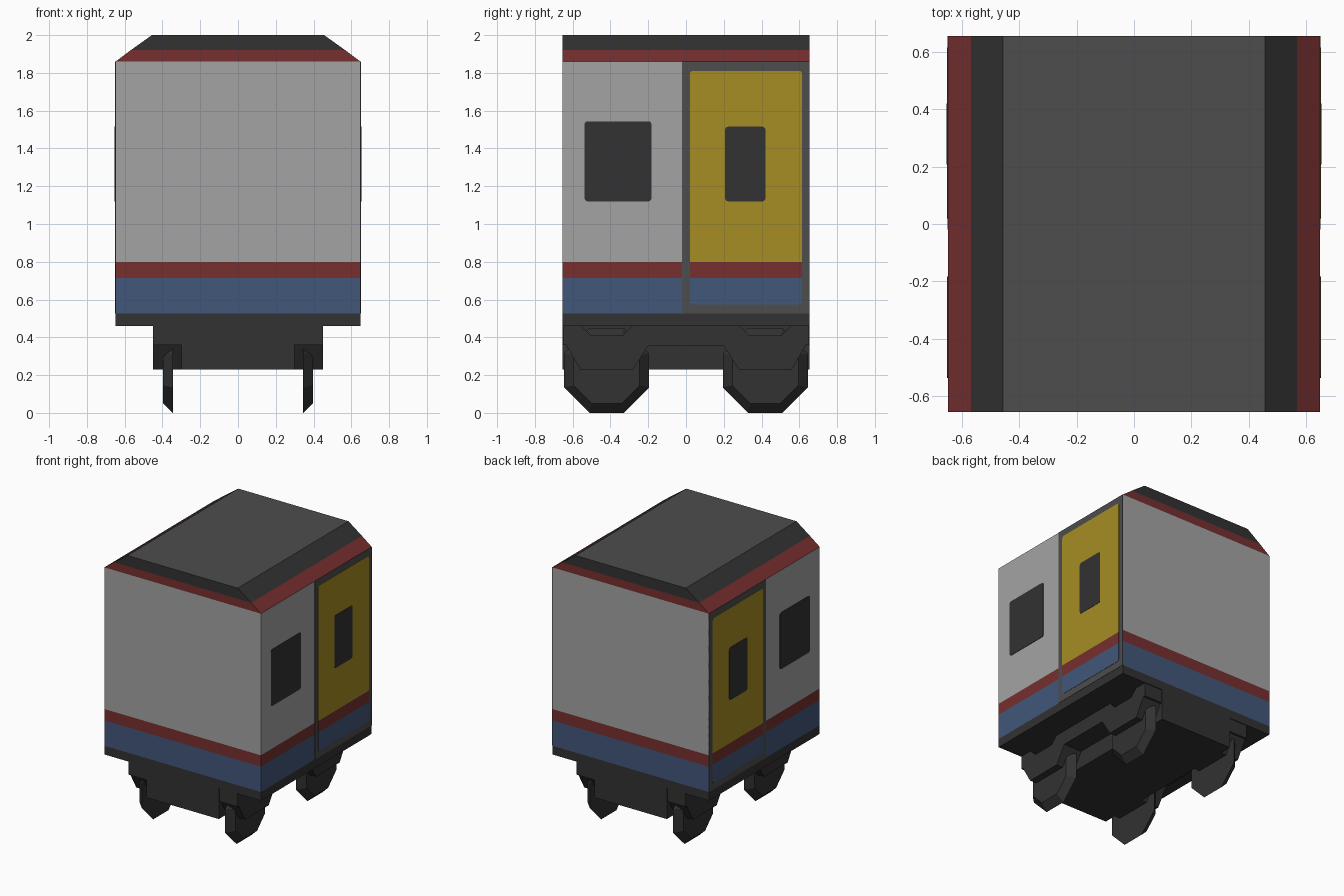
import bpy, bmesh, math

if "Cube" in bpy.data.objects:
    bpy.data.objects.remove(bpy.data.objects["Cube"])

def srgb(h):
    out = []
    for i in (0, 2, 4):
        c = int(h[i:i + 2], 16) / 255
        out.append(c / 12.92 if c <= 0.04045 else ((c + 0.055) / 1.055) ** 2.4)
    return (*out, 1)

MATS = {}
for name, h in (("light grey", "a4a4a4"), ("black", "323232"), ("dark grey", "4d4d4d"),
                ("red", "772f2f"), ("blue", "42577a"), ("yellow", "a68c24")):
    MATS[name] = bpy.data.materials.new(name)
    MATS[name].diffuse_color = srgb(h)

def finish(bm, name, mats):
    bmesh.ops.recalc_face_normals(bm, faces=bm.faces[:])
    me = bpy.data.meshes.new(name)
    bm.to_mesh(me)
    bm.free()
    for m in mats:
        me.materials.append(MATS[m])
    ob = bpy.data.objects.new(name, me)
    bpy.context.collection.objects.link(ob)
    return ob

def loft(bm, rings):
    """Skin between two matching rings and cap both."""
    a, b = [[bm.verts.new(p) for p in r] for r in rings]
    n = len(a)
    for i in range(n):
        bm.faces.new((a[i], a[(i + 1) % n], b[(i + 1) % n], b[i]))
    bm.faces.new(a)
    bm.faces.new(b)

def slab(name, pts, x0, x1, mats, cuts=(), pts2=None):
    """(y, z) outline extruded from x0 to x1; cuts split colours by height."""
    bm = bmesh.new()
    loft(bm, [[(x0, y, z) for y, z in pts], [(x1, y, z) for y, z in (pts2 or pts)]])
    for c in cuts:
        bmesh.ops.bisect_plane(bm, geom=bm.verts[:] + bm.edges[:] + bm.faces[:],
                               plane_co=(0, 0, c), plane_no=(0, 0, 1))
    for f in bm.faces:
        f.material_index = sum(f.calc_center_median().z > c for c in cuts)
    return finish(bm, name, mats)

def round_rect(y0, y1, z0, z1, r=0.015):
    pts = []
    for k, (cy, cz) in enumerate(((y1 - r, z1 - r), (y0 + r, z1 - r),
                                  (y0 + r, z0 + r), (y1 - r, z0 + r))):
        for j in range(4):
            a = math.radians(90 * k + 30 * j)
            pts.append((cy + r * math.cos(a), cz + r * math.sin(a)))
    return pts

def octagon(cy, cz, h, f):
    return [(cy + a * h, cz + b * f) if t else (cy + a * f, cz + b * h)
            for a, b, t in ((1, -1, 1), (1, 1, 1), (1, 1, 0), (-1, 1, 0),
                            (-1, 1, 1), (-1, -1, 1), (-1, -1, 0), (1, -1, 0))]

# car body: stacked colour bands with sloping roof edges
L = 0.655
levels = ((0.46, 0.648), (0.525, 0.648), (0.715, 0.648), (0.8, 0.648),
          (1.86, 0.648), (1.92, 0.568), (2.0, 0.456))
body_mats = ["black", "blue", "red", "light grey", "dark grey"]
band = (0, 1, 2, 3, 2, 0)
bm = bmesh.new()
rings = [[bm.verts.new(p) for p in ((-w, -L, z), (w, -L, z), (w, L, z), (-w, L, z))]
         for z, w in levels]
for k in range(len(band)):
    for i in range(4):
        j = (i + 1) % 4
        f = bm.faces.new((rings[k][i], rings[k][j], rings[k + 1][j], rings[k + 1][i]))
        f.material_index = band[k]
bm.faces.new(rings[0]).material_index = 0
bm.faces.new(rings[-1]).material_index = 4
finish(bm, "car_body", body_mats)

# underframe box between the bogie sides
slab("underframe", [(-L, 0.23), (L, 0.23), (L, 0.462), (-L, 0.462)], -0.3, 0.3, ["black"])

# bogie side outline: raised middle, notched top over each wheel
half = [(0.2, 0.355), (0.28, 0.23), (0.56, 0.23), (0.635, 0.36), (0.65, 0.36), (0.65, 0.46),
        (0.555, 0.46), (0.505, 0.41), (0.335, 0.41), (0.285, 0.46)]
bogie = half + [(-y, z) for y, z in reversed(half)]

for s, side in ((1, "right"), (-1, "left")):
    # doors and windows as thin plates on the side walls
    slab(side + "_door_frame", [(-0.02, 0.525), (L, 0.525), (L, 1.86), (-0.02, 1.86)],
         s * 0.645, s * 0.650, ["dark grey"])
    slab(side + "_door", round_rect(0.02, 0.615, 0.575, 1.81), s * 0.645, s * 0.652,
         ["blue", "red", "yellow"], (0.715, 0.8))
    slab(side + "_door_window", round_rect(0.207, 0.42, 1.12, 1.515),
         s * 0.645, s * 0.654, ["black"])
    slab(side + "_wall_window", round_rect(-0.537, -0.183, 1.12, 1.543),
         s * 0.645, s * 0.651, ["black"])
    # bogie side frame and its tapered eight-sided wheels
    slab(side + "_bogie_frame", bogie, s * 0.3, s * 0.45, ["black"])
    for cy, end in ((-0.42, "front"), (0.42, "rear")):
        slab(f"{side}_{end}_wheel", octagon(cy, 0.225, 0.225, 0.09), s * 0.345, s * 0.397,
             ["black"], pts2=octagon(cy, 0.225, 0.175, 0.08))

for m in bpy.data.materials:
    if m.users and not m.is_grease_pencil:
        m.use_nodes = True
        m.node_tree.nodes["Principled BSDF"].inputs["Base Color"].default_value = m.diffuse_color
